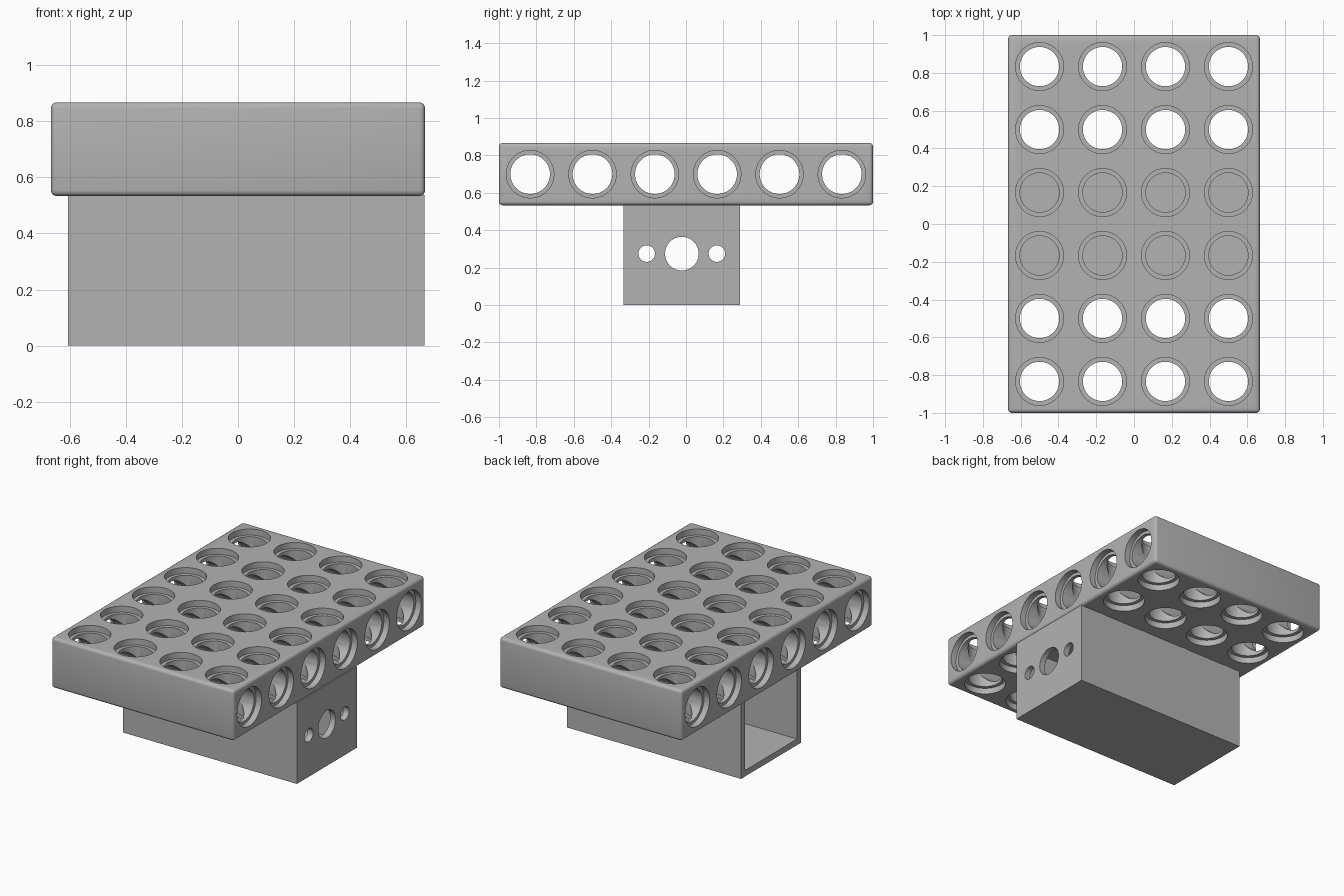
import bpy
import bmesh
import math
from mathutils import Matrix, Vector

if "Cube" in bpy.data.objects:
    bpy.data.objects.remove(bpy.data.objects["Cube"], do_unlink=True)

GREY = (0.45, 0.45, 0.45, 1.0)
mat = bpy.data.materials.new("plain grey")
mat.use_nodes = True
mat.diffuse_color = GREY
mat.node_tree.nodes["Principled BSDF"].inputs["Base Color"].default_value = GREY

PITCH = 1 / 3
MID_Z = 0.70
SIDES = 48


def add_box(bm, low, high):
    low, high = Vector(low), Vector(high)
    size = Matrix.Diagonal((high - low).to_4d())
    size[3][3] = 1
    bmesh.ops.create_cube(bm, size=1, matrix=Matrix.Translation((low + high) / 2) @ size)


def add_lathe(bm, profile, matrix):
    """Capped solid of revolution about local z from (radius, height) pairs."""
    rings = []
    for r, h in profile:
        rings.append([bm.verts.new(matrix @ Vector((r * math.cos(a), r * math.sin(a), h)))
                      for a in (2 * math.pi * (i + 0.5) / SIDES for i in range(SIDES))])
    bm.faces.new(rings[0][::-1])
    bm.faces.new(rings[-1])
    for lower, upper in zip(rings, rings[1:]):
        for i in range(SIDES):
            j = (i + 1) % SIDES
            bm.faces.new((lower[i], lower[j], upper[j], upper[i]))


def hole_profile(radius, half):
    """Through hole with a shallow wider recess at both mouths."""
    wide, deep, over = 0.127, half - 0.04, half + 0.05
    return [(wide, -over), (wide, -deep), (radius, -deep),
            (radius, deep), (wide, deep), (wide, over)]


def make_object(name, bm):
    mesh = bpy.data.meshes.new(name)
    bmesh.ops.recalc_face_normals(bm, faces=bm.faces)
    bm.to_mesh(mesh)
    bm.free()
    obj = bpy.data.objects.new(name, mesh)
    bpy.context.collection.objects.link(obj)
    mesh.materials.append(mat)
    return obj


def activate(obj):
    bpy.ops.object.select_all(action="DESELECT")
    obj.select_set(True)
    bpy.context.view_layer.objects.active = obj


def cut(obj, bm):
    cutter = make_object("cutter", bm)
    cutter.hide_render = True
    mod = obj.modifiers.new("cut", "BOOLEAN")
    mod.operation = "DIFFERENCE"
    mod.solver = "EXACT"
    mod.object = cutter
    activate(obj)
    bpy.ops.object.modifier_apply(modifier=mod.name)
    bpy.data.objects.remove(cutter, do_unlink=True)


def smooth(obj):
    activate(obj)
    bpy.ops.object.shade_smooth_by_angle(angle=math.radians(30))


turn_x = Matrix.Rotation(math.pi / 2, 4, "Y")
rows = [(i - 2.5) * PITCH for i in range(6)]
columns = [(i - 1.5) * PITCH for i in range(4)]

# Rounded top plate
bm = bmesh.new()
add_box(bm, (-2 * PITCH, -1, MID_Z - PITCH / 2), (2 * PITCH, 1, MID_Z + PITCH / 2))
bmesh.ops.bevel(bm, geom=bm.edges[:], offset=0.02, segments=4, profile=0.5, affect="EDGES")
plate = make_object("perforated_plate", bm)

# Vertical holes, then cross holes through the ends
bm = bmesh.new()
for x in columns:
    for y in rows:
        add_lathe(bm, hole_profile(0.104, PITCH / 2), Matrix.Translation((x, y, MID_Z)))
cut(plate, bm)
bm = bmesh.new()
for y in rows:
    add_lathe(bm, hole_profile(0.106, 2 * PITCH), Matrix.Translation((0, y, MID_Z)) @ turn_x)
cut(plate, bm)
smooth(plate)

# Hollow housing below, open at one end
X0, X1, Y0, Y1, TOP, WALL = -0.605, 0.665, -0.335, 0.29, 0.536, 0.04
bm = bmesh.new()
add_box(bm, (X0, Y0, 0), (X1, Y1, TOP))
housing = make_object("housing", bm)
bm = bmesh.new()
add_box(bm, (X0 - 0.1, Y0 + WALL, WALL), (X1 - WALL, Y1 - WALL, TOP - WALL))
cut(housing, bm)

# One large and two small holes in the closed end
bm = bmesh.new()
for y, r in ((-0.022, 0.09), (-0.21, 0.044), (0.165, 0.044)):
    add_lathe(bm, [(r, -0.1), (r, 0.1)], Matrix.Translation((X1, y, 0.275)) @ turn_x)
cut(housing, bm)
smooth(housing)
